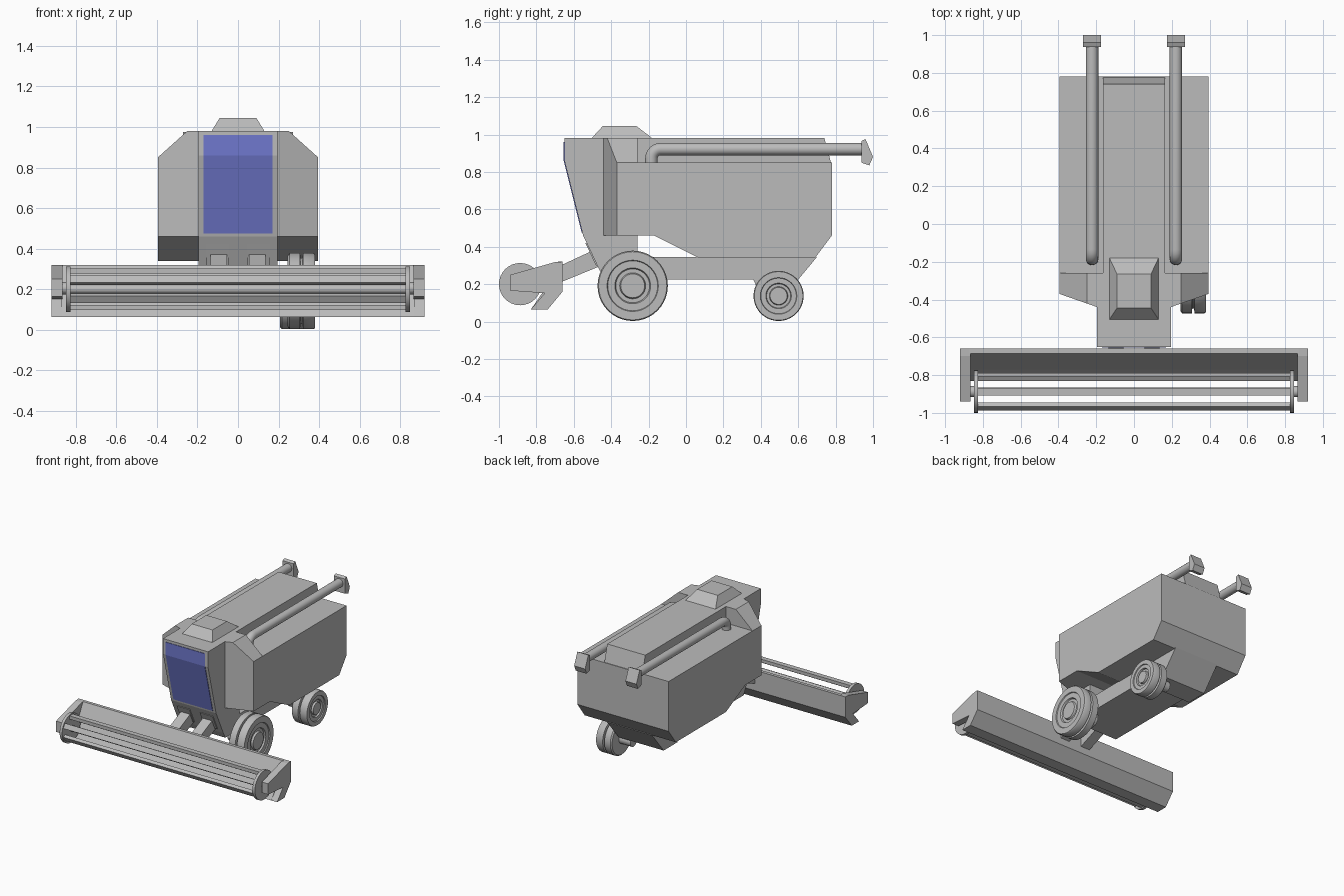
import bpy, bmesh, math
from mathutils import Vector

if "Cube" in bpy.data.objects:
    bpy.data.objects.remove(bpy.data.objects["Cube"])


def material(name, rgb):
    m = bpy.data.materials.new(name)
    m.diffuse_color = (*rgb, 1)
    m.use_nodes = True
    m.node_tree.nodes["Principled BSDF"].inputs["Base Color"].default_value = m.diffuse_color
    return m


GREY = material("body grey", (0.5, 0.5, 0.5))
BLUE = material("window blue", (0.16, 0.19, 0.62))


def finish(name, bm, mat=GREY, smooth=False):
    bmesh.ops.recalc_face_normals(bm, faces=bm.faces)
    me = bpy.data.meshes.new(name)
    bm.to_mesh(me)
    bm.free()
    ob = bpy.data.objects.new(name, me)
    bpy.context.collection.objects.link(ob)
    me.materials.append(mat)
    if smooth:
        bpy.ops.object.select_all(action='DESELECT')
        ob.select_set(True)
        bpy.context.view_layer.objects.active = ob
        bpy.ops.object.shade_smooth_by_angle(angle=math.radians(35))
    return ob


def loft(name, a, b, mat=GREY):
    """Closed solid between two matching outlines."""
    bm = bmesh.new()
    va, vb = [bm.verts.new(p) for p in a], [bm.verts.new(p) for p in b]
    n = len(a)
    bm.faces.new(va)
    bm.faces.new(vb)
    for i in range(n):
        j = (i + 1) % n
        bm.faces.new((va[i], va[j], vb[j], vb[i]))
    return finish(name, bm, mat)


def prism(name, yz, x0, x1, mat=GREY):
    """Side profile (y, z) extruded across x."""
    return loft(name, [(x0, y, z) for y, z in yz], [(x1, y, z) for y, z in yz], mat)


def lathe(name, prof, y, z, seg=40):
    """Profile of (x, radius) spun around an x-wise axle at (y, z)."""
    bm = bmesh.new()
    rings = []
    for x, r in prof:
        rings.append([bm.verts.new((x, y + r * math.cos(t), z + r * math.sin(t)))
                      for t in (2 * math.pi * i / seg for i in range(seg))])
    for a, b in zip(rings, rings[1:]):
        for i in range(seg):
            j = (i + 1) % seg
            bm.faces.new((a[i], a[j], b[j], b[i]))
    bm.faces.new(rings[0])
    bm.faces.new(rings[-1])
    return finish(name, bm, smooth=True)


# Cab and narrow chassis below it
prism("cab_and_chassis", [(-.65, .98), (-.65, .86), (-.55, .46), (-.46, .27), (-.435, .225),
                          (.36, .225), (.385, .17), (.555, .17), (.70, .345),
                          (-.26, .345), (-.26, .98)], -.195, .195)
prism("windscreen", [(-.654, .96), (-.654, .86), (-.558, .475), (-.553, .475),
                     (-.649, .86), (-.649, .96)], -.17, .17, BLUE)

# Wide main hull and the raised grain tank
prism("main_hull", [(-.26, .85), (.78, .85), (.78, .46), (.69, .34), (.07, .34),
                    (-.17, .46), (-.26, .46)], -.395, .395)
prism("grain_tank", [(-.26, .98), (.74, .98), (.775, .85), (-.26, .85)], -.165, .165)

# Roof cap
loft("roof_cap", [(x * .13, y, .98) for x, y in ((-1, -.505), (1, -.505), (1, -.18), (-1, -.18))],
     [(x * .09, y, 1.045) for x, y in ((-1, -.445), (1, -.445), (1, -.265), (-1, -.265))])

for s, side in ((-1, "left"), (1, "right")):
    # Shoulder beside the cab, with a slanted front
    sec = [(.19, .46), (.395, .46), (.395, .85), (.25, .98), (.19, .98)]
    loft(side + "_shoulder", [(s * x, -.26, z) for x, z in sec],
         [(s * x, -.37 - .35 * (.395 - x), z) for x, z in sec])

    # Feeder arm and its mounting plate
    prism(side + "_feeder_arm", [(-.45, .402), (-.67, .30), (-.67, .21), (-.45, .30)],
          s * .055, s * .135)
    prism(side + "_arm_mount", [(-.538, .42), (-.482, .30), (-.465, .30), (-.52, .42)],
          s * .045, s * .155)

    # Exhaust pipe with a bend at its front
    path = [(-.185, .83)]
    for i in range(7):
        t = math.pi / 2 * i / 6
        path.append((-.185 + .05 * (1 - math.cos(t)), .872 + .05 * math.sin(t)))
    path.append((.95, .922))
    bm = bmesh.new()
    rings = []
    for i, (y, z) in enumerate(path):
        p, q = path[max(i - 1, 0)], path[min(i + 1, len(path) - 1)]
        d = Vector((0, q[0] - p[0], q[1] - p[1])).normalized()
        u = Vector((1, 0, 0))
        v = d.cross(u)
        rings.append([bm.verts.new(Vector((s * .222, y, z)) + .033 * (u * math.cos(t) + v * math.sin(t)))
                      for t in (2 * math.pi * k / 20 for k in range(20))])
    for a, b in zip(rings, rings[1:]):
        for k in range(20):
            m = (k + 1) % 20
            bm.faces.new((a[k], a[m], b[m], b[k]))
    bm.faces.new(rings[0])
    bm.faces.new(rings[-1])
    finish(side + "_pipe", bm, smooth=True)
    prism(side + "_pipe_tip", [(.937, .965), (.96, .975), (1.0, .88), (.98, .835), (.937, .85)],
          s * .175, s * .27)

    # Header end plate, reel bearing and reel disc
    prism(side + "_header_end", [(-.66, .32), (-.70, .318), (-.94, .25), (-.94, .165), (-.755, .152),
                                 (-.83, .064), (-.74, .064), (-.66, .16)], s * .865, s * .92)
    lathe(side + "_reel_bearing", [(s * .84, .03), (s * .87, .03)], -.887, .205, 16)
    lathe(side + "_reel_disc", [(s * .825, .113), (s * .847, .113)], -.887, .2, 32)

# Header trough
prism("header_trough", [(-.66, .32), (-.685, .32), (-.77, .15), (-.83, .064), (-.74, .064),
                        (-.66, .16)], -.87, .87)

# Reel axle and bars
lathe("reel_axle", [(-.83, .022), (.83, .022)], -.887, .2, 12)
for i in range(6):
    t = math.pi / 3 * i + math.pi / 6
    d, n = Vector((math.cos(t), math.sin(t))), Vector((-math.sin(t), math.cos(t)))
    c = Vector((-.887, .2)) + d * .09
    prism("reel_bar_%d" % (i + 1), [tuple(c + d * .013 * a + n * .02 * b)
                                    for a, b in ((-1, -1), (1, -1), (1, 1), (-1, 1))], -.83, .83)


# Wheels, on the right side only
def wheel(name, x, y, r, w):
    prof = [(0, .5), (0, .93), (.07, 1), (.45, 1), (.47, .87), (.54, .87), (.56, 1), (.94, 1),
            (1, .97), (1, .73), (.95, .71), (.95, .51), (.86, .48), (.86, .37), (.97, .34), (.97, .02)]
    lathe(name, [(x + w * a, r * b) for a, b in prof], y, r + .003)
    lathe(name + "_axle", [(x - .1, r * .3), (x + .02, r * .3)], y, r + .003, 16)


wheel("front_wheel", .245, -.285, .188, .135)
wheel("rear_wheel", .207, .495, .134, .135)
